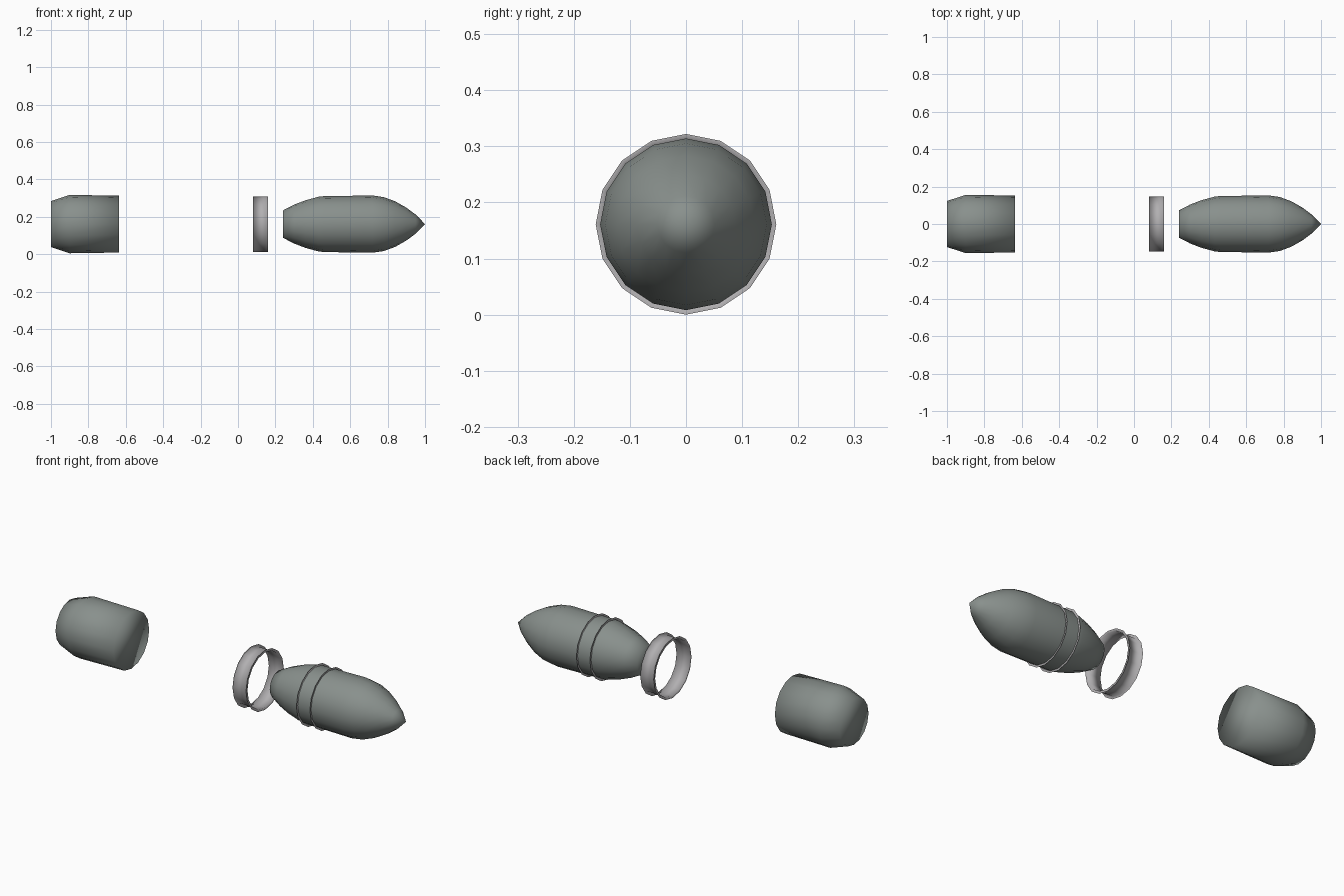
import bpy, bmesh
from math import cos, sin, pi

SIDES = 16
AXIS_Z = 0.161

cube = bpy.data.objects.get("Cube")
if cube:
    bpy.data.objects.remove(cube)


def material(name, rgb):
    mat = bpy.data.materials.new(name)
    mat.use_nodes = True
    mat.diffuse_color = (*rgb, 1)
    mat.node_tree.nodes["Principled BSDF"].inputs["Base Color"].default_value = (*rgb, 1)
    return mat


def lathe(name, profile, mat, cap_start=False, cap_end=False):
    """Turn (x, radius) points around the long axis; a zero radius makes a tip."""
    bm = bmesh.new()
    rings = []
    for x, r in profile:
        count = SIDES if r else 1
        rings.append([bm.verts.new((x, r * sin(2 * pi * i / count), AXIS_Z + r * cos(2 * pi * i / count)))
                      for i in range(count)])
    for a, b in zip(rings, rings[1:]):
        for i in range(SIDES):
            j = (i + 1) % SIDES
            if len(b) == 1:
                bm.faces.new((a[i], a[j], b[0]))
            else:
                bm.faces.new((a[i], a[j], b[j], b[i]))
    if cap_start:
        bm.faces.new(rings[0])
    if cap_end:
        bm.faces.new(rings[-1])
    bmesh.ops.recalc_face_normals(bm, faces=bm.faces)
    for face in bm.faces:
        face.smooth = True
    mesh = bpy.data.meshes.new(name)
    bm.to_mesh(mesh)
    bm.free()
    mesh.materials.append(mat)
    obj = bpy.data.objects.new(name, mesh)
    bpy.context.collection.objects.link(obj)
    return obj


def flanged_ring(name, x, mat):
    """Thin open band with a flat lip on each edge."""
    lip, band, width = 0.161, 0.148, 0.08
    return lathe(name, [(x, lip), (x, band), (x + width, band), (x + width, lip)], mat)


dark = material("dark grey green", (0.25, 0.28, 0.265))
light = material("light grey", (0.44, 0.43, 0.44))

# Blunt rear casing with a tapered base
lathe("casing", [(-1.0, 0.123), (-0.9, 0.156), (-0.635, 0.152)], dark, True, True)

# Pointed body with a narrow tail
lathe("pointed_body", [(0.24, 0.073), (0.3, 0.104), (0.36, 0.127), (0.43, 0.146), (0.46, 0.1495),
                       (0.72, 0.153), (0.78, 0.144), (0.84, 0.122), (0.9, 0.088),
                       (0.95, 0.051), (1.0, 0)], dark, True)

# Loose ring and the ring seated on the body
flanged_ring("loose_ring", 0.08, light)
flanged_ring("seated_ring", 0.46, light)
